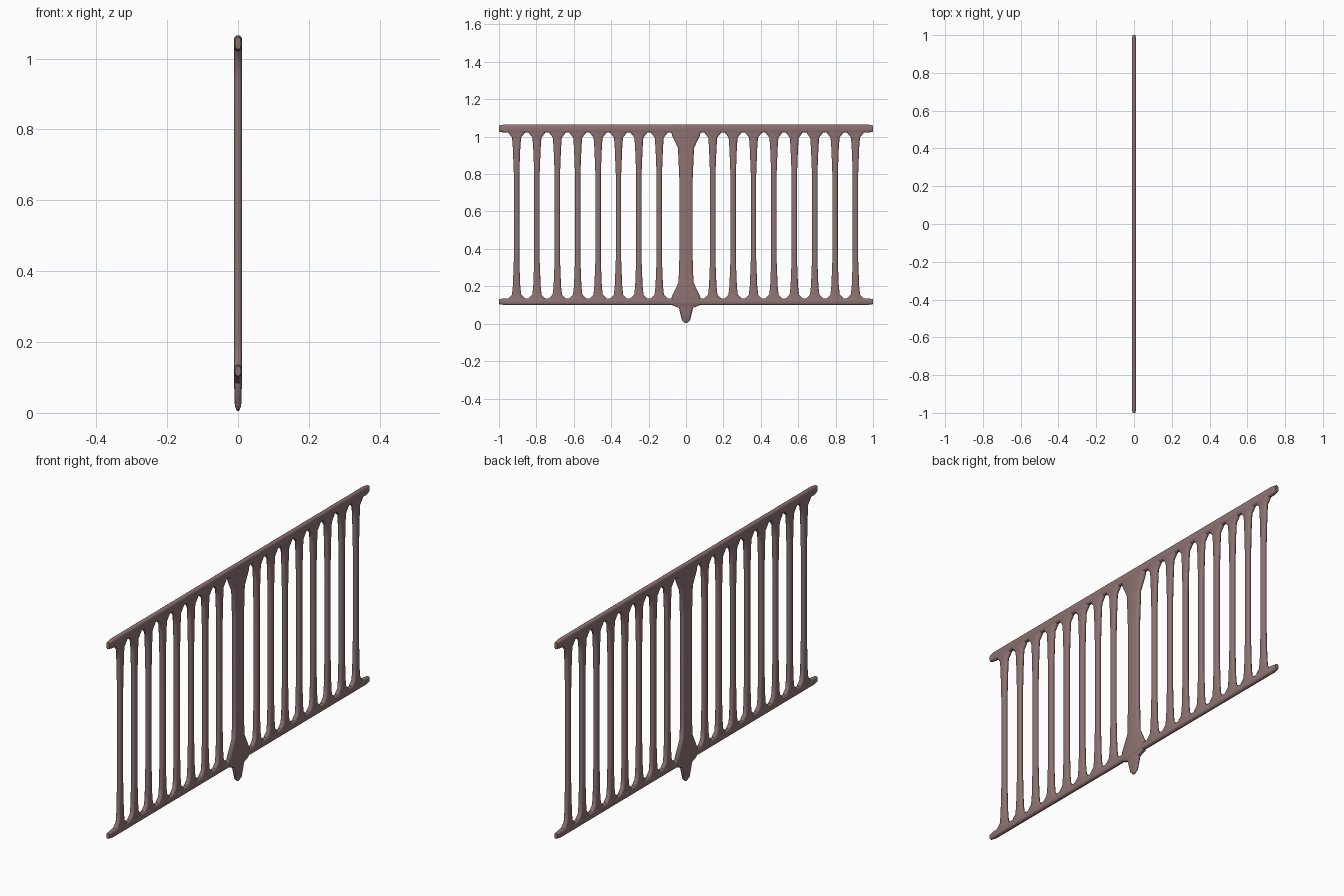
import bpy

if "Cube" in bpy.data.objects:
    bpy.data.objects.remove(bpy.data.objects["Cube"])

mat = bpy.data.materials.new("brown_metal")
mat.diffuse_color = (0.27, 0.17, 0.17, 1)
mat.use_nodes = True
mat.node_tree.nodes["Principled BSDF"].inputs["Base Color"].default_value = mat.diffuse_color


def section(hx, hw):
    """Rounded twelve-sided cross-section."""
    cx, cw = hx * 0.65, min(hw * 0.6, 0.010)
    q = [(hx, hw - cw), (hx - cx * 0.25, hw - cw * 0.4), (hx - cx, hw)]
    return (q + [(-x, w) for x, w in reversed(q)]
            + [(-x, -w) for x, w in q] + [(x, -w) for x, w in reversed(q)])


def loft(name, stations, along_y=False, centre=0.0):
    """Skin through stations of (distance, half width, half thickness)."""
    verts, faces = [], []
    for d, hw, hx in stations:
        for x, w in section(hx, hw):
            verts.append((x, d, centre + w) if along_y else (x, w, d))
    n = 12
    for i in range(len(stations) - 1):
        for j in range(n):
            a, b = i * n + j, i * n + (j + 1) % n
            f = (a, b, b + n, a + n)
            faces.append(f[::-1] if along_y else f)
    caps = [tuple(range(n))[::-1],
            tuple(range((len(stations) - 1) * n, len(stations) * n))]
    faces += [c[::-1] if along_y else c for c in caps]
    me = bpy.data.meshes.new(name)
    me.from_pydata(verts, [], faces)
    me.materials.append(mat)
    ob = bpy.data.objects.new(name, me)
    bpy.context.collection.objects.link(ob)
    bpy.ops.object.select_all(action='DESELECT')
    ob.select_set(True)
    bpy.context.view_layer.objects.active = ob
    bpy.ops.object.shade_smooth_by_angle(angle=0.9)
    return ob


# horizontal rails with slightly tapered ends
for name, z, h in (("top_rail", 1.043, 0.022), ("bottom_rail", 0.118, 0.018)):
    loft(name, [(-1.0, h * 0.75, 0.008), (-0.97, h, 0.0115),
                (0.97, h, 0.0115), (1.0, h * 0.75, 0.008)], True, z)

# central post, flared into both rails, with a pointed foot
loft("centre_post", [
    (0.005, 0.008, 0.003), (0.02, 0.022, 0.009), (0.085, 0.038, 0.0112),
    (0.098, 0.072, 0.0112), (0.140, 0.078, 0.0112), (0.22, 0.040, 0.0112),
    (0.34, 0.036, 0.0112), (0.78, 0.036, 0.0112), (0.94, 0.043, 0.0112),
    (1.005, 0.074, 0.0112), (1.03, 0.080, 0.0112)])

# balusters, flared where they meet the rails
first = loft("baluster", [
    (0.125, 0.052, 0.0105), (0.138, 0.042, 0.0108), (0.155, 0.025, 0.011),
    (0.20, 0.020, 0.011), (0.34, 0.0145, 0.011), (0.80, 0.0145, 0.011),
    (0.94, 0.020, 0.011), (0.995, 0.024, 0.011), (1.015, 0.040, 0.0108),
    (1.032, 0.052, 0.0105)])
for side in (-1, 1):
    for i in range(8):
        if side == -1 and i == 0:
            ob = first
        else:
            ob = first.copy()
            bpy.context.collection.objects.link(ob)
        ob.location.y = side * (0.143 + 0.109 * i)
